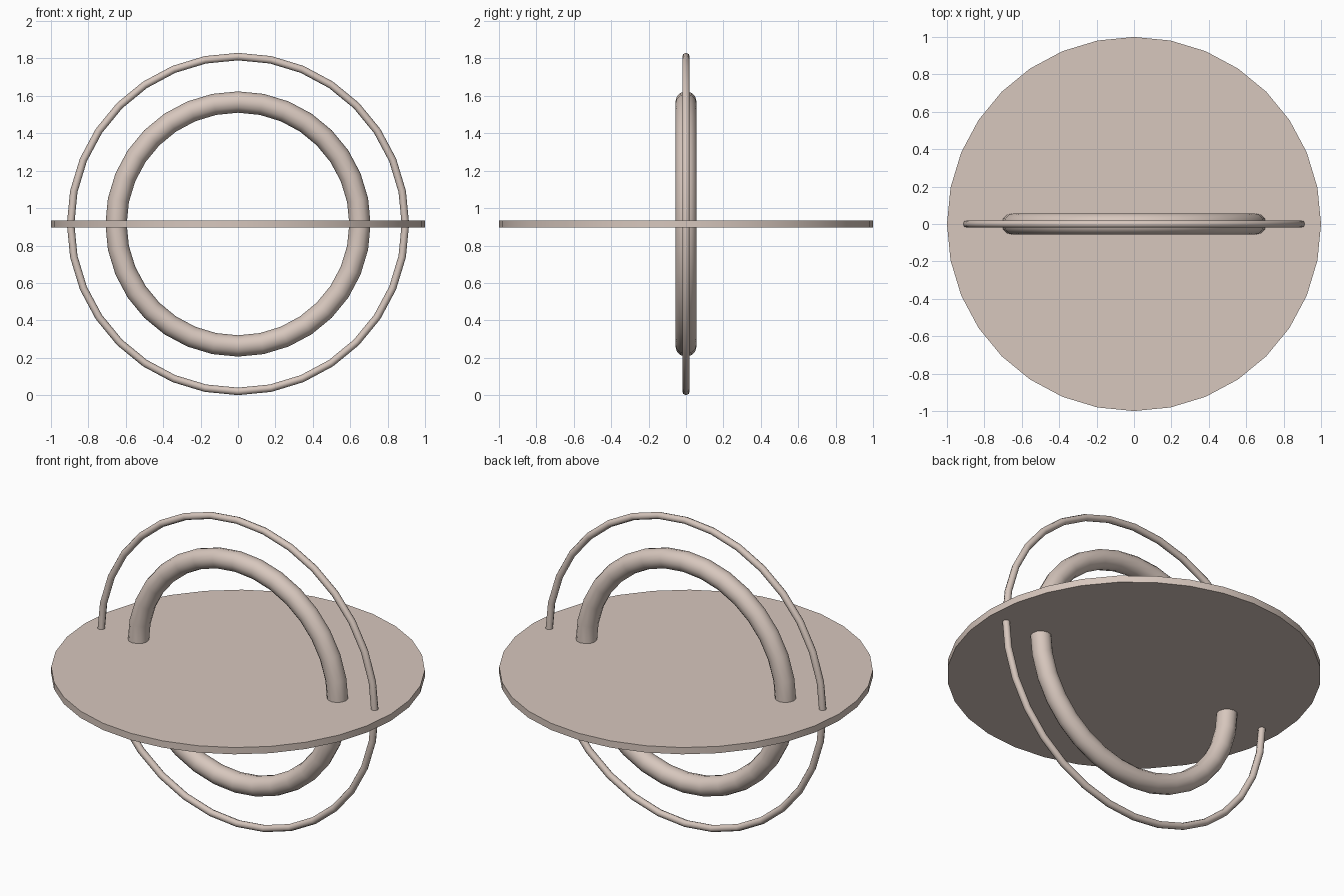
import bpy
import math

cube = bpy.data.objects.get("Cube")
if cube:
    bpy.data.objects.remove(cube, do_unlink=True)

CENTRE = (0, 0, 0.915)

# Single warm clay colour
clay = bpy.data.materials.new("warm_clay")
clay.use_nodes = True
colour = (0.68, 0.57, 0.51, 1)
clay.diffuse_color = colour
clay.node_tree.nodes["Principled BSDF"].inputs["Base Color"].default_value = colour


def finish(name, angle):
    obj = bpy.context.object
    obj.name = name
    obj.data.materials.append(clay)
    bpy.ops.object.shade_smooth_by_angle(angle=math.radians(angle))


def upright_ring(name, major, minor, sides):
    bpy.ops.mesh.primitive_torus_add(
        major_radius=major, minor_radius=minor, major_segments=32,
        minor_segments=sides, location=CENTRE, rotation=(math.pi / 2, 0, 0))
    finish(name, 60)


# Flat horizontal disc
bpy.ops.mesh.primitive_cylinder_add(vertices=32, radius=1, depth=0.04, location=CENTRE)
finish("flat_disc", 30)

# Two concentric rings standing through the disc
upright_ring("thick_inner_ring", 0.652, 0.057, 12)
upright_ring("thin_outer_ring", 0.895, 0.02, 8)
